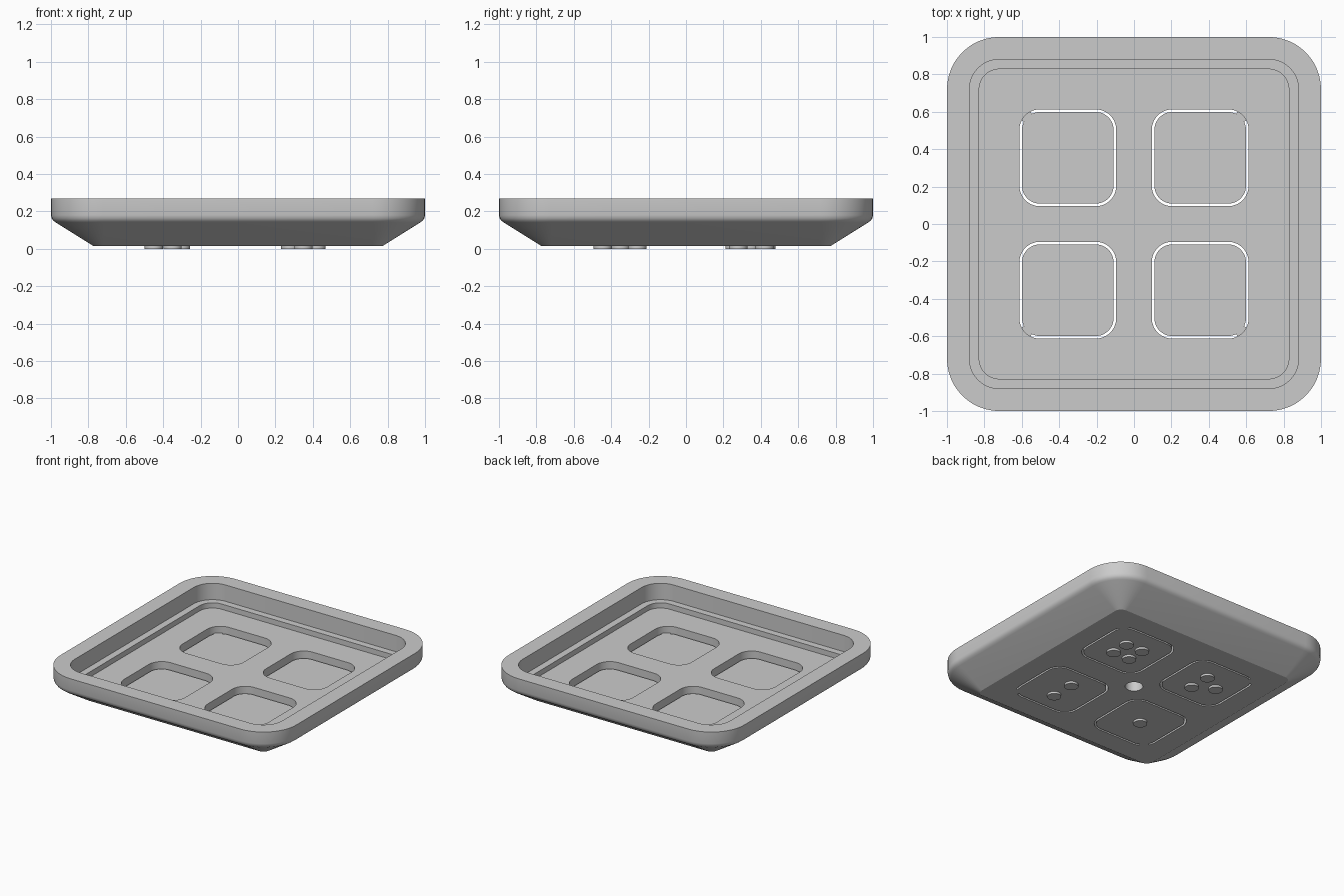
import bpy
import bmesh
from math import cos, sin, pi, radians

cube = bpy.data.objects.get("Cube")
if cube:
    bpy.data.objects.remove(cube)

grey = bpy.data.materials.new("light_grey")
grey.use_nodes = True
grey.diffuse_color = (0.6, 0.6, 0.6, 1)
grey.node_tree.nodes["Principled BSDF"].inputs["Base Color"].default_value = (0.6, 0.6, 0.6, 1)

BASE, FLOOR, LEDGE, TOP = 0.016, 0.105, 0.145, 0.27
PAD_TOP = 0.055
PAD_CENTRE, PAD_HALF, PAD_RADIUS, GAP = 0.354, 0.259, 0.11, 0.014


def rounded_square(half, radius, steps=12):
    """Outline of a square with rounded corners, counter-clockwise."""
    c = half - radius
    points = []
    for k, (sx, sy) in enumerate([(1, 1), (-1, 1), (-1, -1), (1, -1)]):
        for i in range(steps + 1):
            a = k * pi / 2 + i / steps * pi / 2
            points.append((sx * c + radius * cos(a), sy * c + radius * sin(a)))
    return points


def circle(radius, steps=32):
    return [(radius * cos(2 * pi * i / steps), radius * sin(2 * pi * i / steps))
            for i in range(steps)]


def loft(name, rings):
    """Closed solid skinned through a list of (outline, height) rings."""
    bm = bmesh.new()
    loops = [[bm.verts.new((x, y, z)) for x, y in outline] for outline, z in rings]
    n = len(loops[0])
    for low, high in zip(loops, loops[1:]):
        for i in range(n):
            j = (i + 1) % n
            bm.faces.new((low[i], low[j], high[j], high[i]))
    bm.faces.new(loops[0][::-1])
    bm.faces.new(loops[-1])
    bmesh.ops.recalc_face_normals(bm, faces=bm.faces)
    mesh = bpy.data.meshes.new(name)
    bm.to_mesh(mesh)
    bm.free()
    obj = bpy.data.objects.new(name, mesh)
    bpy.context.collection.objects.link(obj)
    mesh.materials.append(grey)
    return obj


def prism(name, outline, z0, z1, x=0, y=0):
    return loft(name, [([(px + x, py + y) for px, py in outline], z) for z in (z0, z1)])


def smooth(obj, angle=25):
    bpy.ops.object.select_all(action="DESELECT")
    obj.select_set(True)
    bpy.context.view_layer.objects.active = obj
    bpy.ops.object.shade_smooth_by_angle(angle=radians(angle))


def cut(target, cutter):
    """Subtract a helper solid and remove it."""
    cutter.hide_render = True
    mod = target.modifiers.new("cut", "BOOLEAN")
    mod.operation = "DIFFERENCE"
    mod.solver = "EXACT"
    mod.object = cutter
    bpy.context.view_layer.objects.active = target
    bpy.ops.object.modifier_apply(modifier=mod.name)
    bpy.data.objects.remove(cutter)


def pad_outline(sx, sy):
    """Pad with a clearance gap, joined to the tray at its outermost corner."""
    c = PAD_HALF - PAD_RADIUS
    points = rounded_square(PAD_HALF - GAP, PAD_RADIUS - GAP)
    bridge = []
    for a, r in [(0, -GAP), (9, -GAP), (18, -GAP), (27, -GAP), (27, 0.004),
                 (36, 0.004), (45, 0.004), (54, 0.004), (63, 0.004),
                 (63, -GAP), (72, -GAP), (81, -GAP), (90, -GAP)]:
        r += PAD_RADIUS
        bridge.append((c + r * cos(radians(a)), c + r * sin(radians(a))))
    points[:len(bridge)] = bridge
    return [(sx * x, sy * y) for x, y in points]


# Tray body: sloped underside, rounded shoulder, rim, stepped recess
profile = [(0.775, BASE), (0.975, 0.141), (0.987, 0.15), (0.996, 0.163), (1, 0.18),
           (1, TOP), (0.88, TOP), (0.88, LEDGE), (0.828, LEDGE), (0.828, FLOOR)]
tray = loft("tray", [(rounded_square(h, h - 0.72), z) for h, z in profile])

# Blind socket in the middle of the underside
cut(tray, prism("socket_cutter", circle(0.062), -0.1, BASE + 0.078))

# Pads with raised pips: positions measured from the tray centre
pips = {
    (-1, -1): [(-0.35, -0.35)],
    (1, -1): [(0.35, -0.26), (0.35, -0.445)],
    (-1, 1): [(-0.305, 0.43), (-0.305, 0.26), (-0.45, 0.345)],
    (1, 1): [(0.35 + dx, 0.35 + dy) for dx in (-0.07, 0.07) for dy in (-0.07, 0.07)],
}
names = {1: "left", -1: "right"}
for (sx, sy), spots in pips.items():
    label = ("back_" if sy > 0 else "front_") + names[sx]
    x, y = sx * PAD_CENTRE, sy * PAD_CENTRE
    cut(tray, prism("pad_cutter", rounded_square(PAD_HALF, PAD_RADIUS), -0.1, 0.2, x, y))
    smooth(prism(label + "_pad", pad_outline(sx, sy), BASE, PAD_TOP, x, y))
    for i, (px, py) in enumerate(spots):
        smooth(prism(f"{label}_pip_{i + 1}", circle(0.049), 0, BASE + 0.004, px, py))

smooth(tray)
